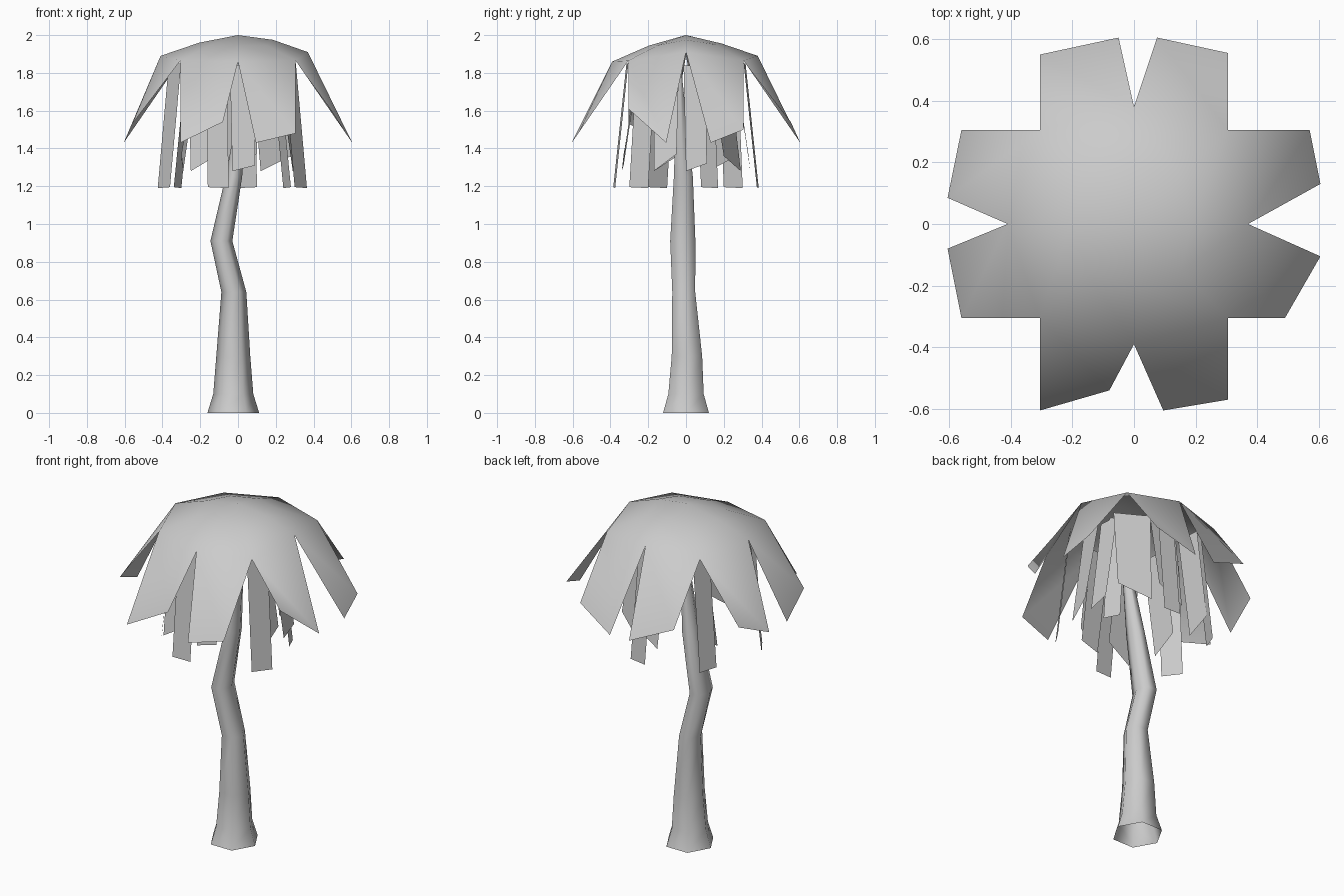
import bpy, math
from mathutils import Vector

if "Cube" in bpy.data.objects:
    bpy.data.objects.remove(bpy.data.objects["Cube"])


def make(name, verts, faces, angle=40):
    me = bpy.data.meshes.new(name)
    me.from_pydata(verts, [], faces)
    me.update()
    ob = bpy.data.objects.new(name, me)
    bpy.context.collection.objects.link(ob)
    bpy.ops.object.select_all(action='DESELECT')
    ob.select_set(True)
    bpy.context.view_layer.objects.active = ob
    bpy.ops.object.shade_smooth_by_angle(angle=math.radians(angle))
    return ob


# trunk: open hexagonal rings along a crooked path (x, y, z, radius x, radius y)
path = [(-.025, 0, 0, .137, .14), (-.025, 0, .1, .106, .108),
        (-.025, .005, .3, .09, .093), (-.022, -.012, .64, .066, .07),
        (-.088, -.017, .91, .058, .077), (-.022, -.014, 1.25, .044, .058),
        (.05, -.035, 1.8, .012, .014)]
verts, faces = [], []
for x, y, z, rx, ry in path:
    for i in range(6):
        a = math.tau * i / 6
        verts.append((x + rx * math.cos(a), y + ry * math.sin(a), z))
for k in range(len(path) - 1):
    for i in range(6):
        j = (i + 1) % 6
        faces.append((6*k + i, 6*k + j, 6*k + 6 + j, 6*k + 6 + i))
make("trunk", verts, faces, 80)

# crown: domed square with a notched pair of leaf flaps on each side
mids = [(.37, 0, 1.91), (0, .38, 1.89), (-.41, 0, 1.89), (0, -.39, 1.86)]
corners = [(.305, .305, 1.865), (-.305, .305, 1.865),
           (-.305, -.305, 1.865), (.305, -.305, 1.865)]
ring = [p for pair in zip(mids, corners) for p in pair]
inner_z = [1.975, 1.95, 1.955, 1.945, 1.96, 1.945, 1.945, 1.945]
verts = [(0, 0, 2)]
verts += [(x * .5, y * .5, h) for (x, y, z), h in zip(ring, inner_z)]
verts += ring
faces = []
for i in range(8):
    j = (i + 1) % 8
    faces += [(0, 1 + i, 1 + j), (1 + i, 9 + i, 9 + j, 1 + j)]
# flap tips per side, counter-clockwise: outer, inner, inner, outer
tips = [[(.49, -.305, 1.61), (.605, -.105, 1.43), (.605, .13, 1.43), (.57, .305, 1.5)],
        [(.305, .555, 1.54), (.075, .605, 1.43), (-.05, .605, 1.43), (-.305, .55, 1.54)],
        [(-.56, .305, 1.53), (-.605, .085, 1.43), (-.605, -.08, 1.43), (-.56, -.305, 1.53)],
        [(-.305, -.605, 1.43), (-.08, -.54, 1.54), (.095, -.605, 1.43), (.305, -.57, 1.48)]]
for s, side_tips in enumerate(tips):
    notch, near, far = 9 + 2 * s, 9 + (2 * s - 1) % 8, 9 + 2 * s + 1
    n = len(verts)
    verts += side_tips
    faces += [(near, n, n + 1, notch), (notch, n + 2, n + 3, far)]
make("crown_leaves", verts, faces, 60)


# hanging fronds: bottom edge given by two points, leaning inward to the top
def frond(name, p, q, z_p, z_q, top=1.85, lean=.07, widen=1.0):
    p, q = Vector(p), Vector(q)
    c = (p + q) / 2
    n = Vector((q.y - p.y, p.x - q.x)).normalized()
    if n.dot(c) < 0:
        n = -n
    t = [c - n * lean + (v - c) * widen for v in (q, p)]
    make(name, [(*p, z_p), (*q, z_q), (*t[0], top), (*t[1], top)], [(0, 1, 2, 3)])


# outer, longest fronds
outer = [((-.16, -.385), (-.05, -.375)), ((.10, .375), (0, .385)),
         ((.30, -.30), (.365, -.20)), ((.28, .08), (.24, .17)),
         ((-.36, -.20), (-.425, -.10)), ((-.34, .20), (-.30, .30))]
for i, (p, q) in enumerate(outer):
    frond(f"long_frond_{i + 1}", p, q, 1.195, 1.19)

# inner, wider fronds with slanted ends
inner = [((-.25, -.34), (-.10, -.33), 1.28, 1.37), ((-.03, -.34), (.09, -.33), 1.28, 1.31),
         ((.12, .29), (.28, .20), 1.28, 1.36), ((.10, .33), (-.05, .34), 1.37, 1.28),
         ((.29, -.17), (.30, -.05), 1.28, 1.37), ((.30, 0), (.29, .11), 1.28, 1.32),
         ((-.30, .25), (-.29, .12), 1.35, 1.28), ((-.30, -.03), (-.29, -.17), 1.37, 1.28)]
for i, (p, q, z0, z1) in enumerate(inner):
    frond(f"short_frond_{i + 1}", p, q, z0, z1, 1.84, .08, 1.1)
